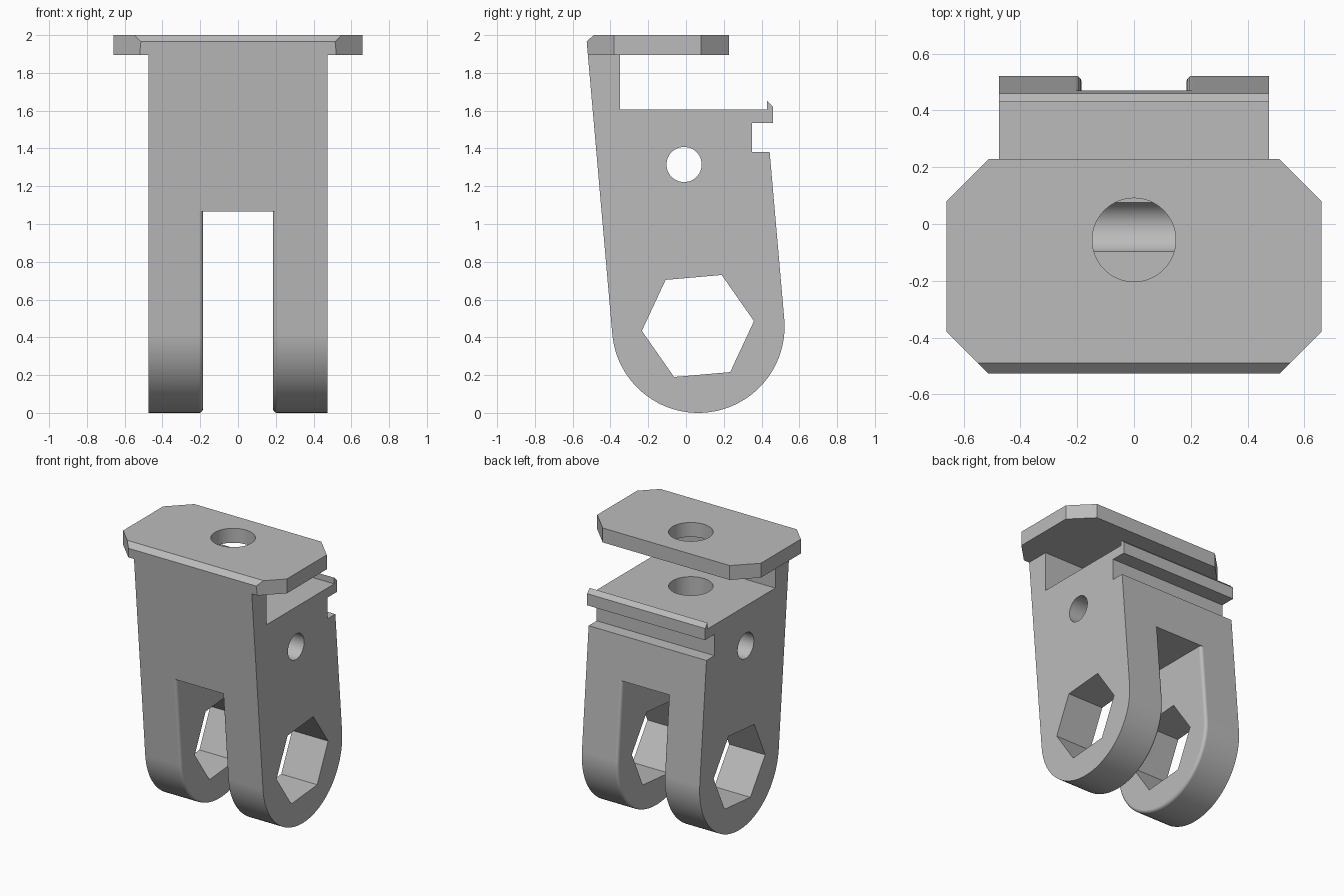
import bpy, bmesh
from math import sin, cos, tan, pi, radians
from mathutils import Vector

if "Cube" in bpy.data.objects:
    bpy.data.objects.remove(bpy.data.objects["Cube"], do_unlink=True)

TILT = radians(5)
HALF, GAP = 0.475, 0.185          # half width of body, half width of fork slot
CY, CZ, R = 0.065, 0.457, 0.457   # rounded fork end
SLOT_TOP, PLATE_Z = 1.065, 1.895

grey = bpy.data.materials.new("plain_grey")
grey.use_nodes = True
COLOR = (0.5, 0.5, 0.5, 1)
grey.diffuse_color = COLOR
grey.node_tree.nodes["Principled BSDF"].inputs["Base Color"].default_value = COLOR


def front_y(z):
    return CY - R * cos(TILT) - (z - CZ + R * sin(TILT)) * tan(TILT)


def back_y(z):
    return CY + R * cos(TILT) - (z - CZ - R * sin(TILT)) * tan(TILT)


def ring(cy, cz, r, n, start=0.0):
    return [(cy + r * cos(start + 2 * pi * i / n), cz + r * sin(start + 2 * pi * i / n))
            for i in range(n)]


def prism(points, x0, x1):
    """Extrude a (y, z) outline along x."""
    bm = bmesh.new()
    face = bm.faces.new([bm.verts.new((x0, y, z)) for y, z in points])
    new = bmesh.ops.extrude_face_region(bm, geom=[face])["geom"]
    bmesh.ops.translate(bm, vec=(x1 - x0, 0, 0),
                        verts=[g for g in new if isinstance(g, bmesh.types.BMVert)])
    bmesh.ops.recalc_face_normals(bm, faces=bm.faces[:])
    return bm


def make(name, bm):
    mesh = bpy.data.meshes.new(name)
    bm.to_mesh(mesh)
    bm.free()
    mesh.materials.append(grey)
    obj = bpy.data.objects.new(name, mesh)
    bpy.context.collection.objects.link(obj)
    return obj


def activate(obj):
    bpy.ops.object.select_all(action='DESELECT')
    obj.select_set(True)
    bpy.context.view_layer.objects.active = obj


def combine(target, other, operation):
    other.hide_render = True
    mod = target.modifiers.new(operation.lower(), 'BOOLEAN')
    mod.operation, mod.solver, mod.object = operation, 'EXACT', other
    activate(target)
    bpy.ops.object.modifier_apply(modifier=mod.name)
    bpy.data.objects.remove(other, do_unlink=True)


# Upper body: front wall, shelf and grooved rear lip
bracket = make("bracket", prism([
    (front_y(SLOT_TOP), SLOT_TOP), (back_y(SLOT_TOP), SLOT_TOP), (back_y(1.38), 1.38),
    (0.35, 1.38), (0.35, 1.535), (0.46, 1.535), (0.46, 1.62), (0.43, 1.65),
    (0.43, 1.605), (-0.35, 1.605), (-0.35, PLATE_Z), (front_y(PLATE_Z), PLATE_Z)],
    -HALF, HALF))

# Fork legs with rounded inner edges
STEPS = 48
arc = [(CY + R * cos(a), CZ + R * sin(a)) for a in
       (pi + TILT + (pi * i / STEPS) * 1.0 for i in range(STEPS + 1))]
# the arc runs from the front tangent, under the leg, to the rear tangent
leg_outline = arc + [(back_y(SLOT_TOP), SLOT_TOP), (front_y(SLOT_TOP), SLOT_TOP)]
for side, name in ((1, "left_leg"), (-1, "right_leg")):
    bm = prism(leg_outline, side * GAP, side * HALF)
    inner = [e for e in bm.edges
             if all(abs(abs(v.co.x) - GAP) < 1e-4 for v in e.verts)
             and not all(v.co.z > SLOT_TOP - 1e-4 for v in e.verts)]
    bmesh.ops.bevel(bm, geom=inner, offset=0.022, offset_type='OFFSET', segments=6,
                    profile=0.5, affect='EDGES')
    combine(bracket, make(name, bm), 'UNION')

# Top plate: bevelled front, four clipped corners
bm = prism([(front_y(PLATE_Z), PLATE_Z), (0.228, PLATE_Z), (0.228, 2.0),
            (-0.49, 2.0), (front_y(1.965), 1.965)], -0.66, 0.66)
for sx in (1, -1):
    for sy, y in ((1, 0.08), (-1, -0.38)):
        bmesh.ops.bisect_plane(bm, geom=bm.verts[:] + bm.edges[:] + bm.faces[:],
                               plane_co=(sx * 0.66, y, 0), plane_no=Vector((sx, sy, 0)),
                               clear_outer=True)
        bmesh.ops.holes_fill(bm, edges=[e for e in bm.edges if e.is_boundary], sides=0)
bmesh.ops.recalc_face_normals(bm, faces=bm.faces[:])
combine(bracket, make("top_plate", bm), 'UNION')

# Hexagonal and round cross holes
combine(bracket, make("hex_cutter", prism(ring(0.063, 0.46, 0.298, 6, TILT), -1, 1)),
        'DIFFERENCE')
combine(bracket, make("pin_cutter", prism(ring(-0.01, 1.315, 0.093, 48), -1, 1)),
        'DIFFERENCE')

# Vertical blind hole through the plate and into the body
bm = bmesh.new()
bmesh.ops.create_cone(bm, cap_ends=True, segments=64, radius1=0.147, radius2=0.147, depth=0.9)
bmesh.ops.translate(bm, vec=(0, -0.056, 1.28 + 0.45), verts=bm.verts[:])
combine(bracket, make("bolt_cutter", bm), 'DIFFERENCE')

# Smooth curves, crisp edges
activate(bracket)
bpy.ops.object.shade_smooth_by_angle(angle=radians(28))
normals = bracket.modifiers.new("weighted_normals", 'WEIGHTED_NORMAL')
normals.keep_sharp = True
